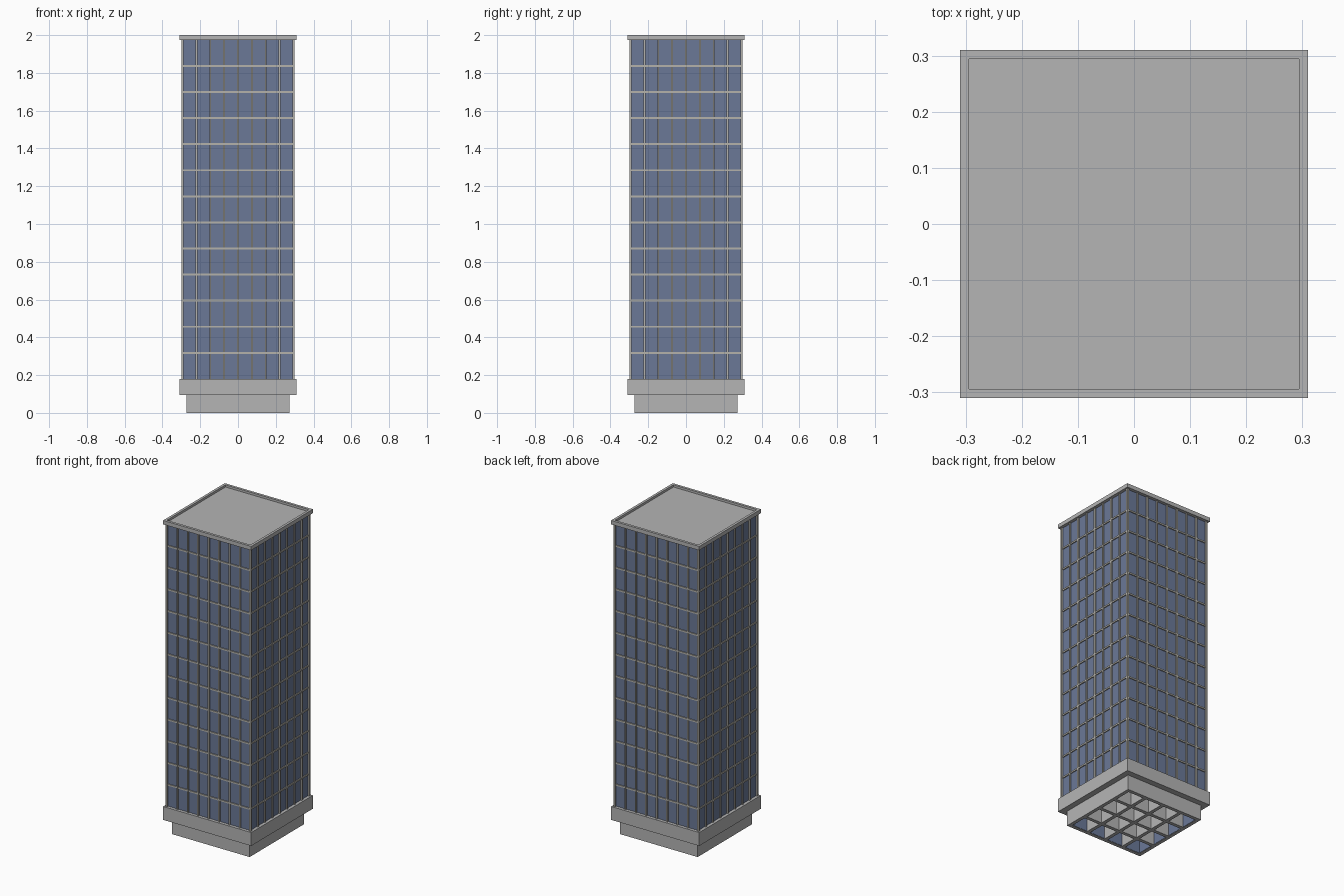
import bpy
from mathutils import Matrix, Vector
import bmesh
import math

old = bpy.data.objects.get("Cube")
if old:
    bpy.data.objects.remove(old, do_unlink=True)


def material(name, rgb):
    m = bpy.data.materials.new(name)
    m.use_nodes = True
    col = (*rgb, 1.0)
    m.diffuse_color = col
    m.node_tree.nodes["Principled BSDF"].inputs["Base Color"].default_value = col
    return m


concrete = material("concrete grey", (0.46, 0.46, 0.46))
trim = material("warm grey trim", (0.46, 0.45, 0.41))
glass = material("blue glass", (0.145, 0.19, 0.31))


def add_box(bm, x, y, z):
    """Box spanning the given (low, high) ranges."""
    size = Vector((x[1] - x[0], y[1] - y[0], z[1] - z[0]))
    mid = Vector((sum(x) / 2, sum(y) / 2, sum(z) / 2))
    bmesh.ops.create_cube(bm, size=1, matrix=Matrix.Translation(mid) @ Matrix.Diagonal(size).to_4x4())


def finish(name, bm, mat):
    mesh = bpy.data.meshes.new(name)
    bm.to_mesh(mesh)
    bm.free()
    mesh.materials.append(mat)
    ob = bpy.data.objects.new(name, mesh)
    bpy.context.collection.objects.link(ob)
    return ob


def block(name, half, z, mat):
    bm = bmesh.new()
    add_box(bm, (-half, half), (-half, half), z)
    return finish(name, bm, mat)


def four_sides(bm):
    """Repeat the front side's geometry around the building."""
    source = bm.verts[:] + bm.edges[:] + bm.faces[:]
    for i in range(1, 4):
        new = bmesh.ops.duplicate(bm, geom=source)["geom"]
        bmesh.ops.rotate(bm, verts=[g for g in new if isinstance(g, bmesh.types.BMVert)],
                         matrix=Matrix.Rotation(i * math.pi / 2, 3, "Z"))


BASE_TOP, TOWER_LOW, TOWER_TOP, TOP = 0.095, 0.18, 1.975, 2.0
EDGE, TOWER, GLASS = 0.31, 0.30, 0.29

# Ground floor: crossing walls whose ends read as columns, open below
bm = bmesh.new()
for i in range(-2, 3):
    c = i * 0.131
    add_box(bm, (c - 0.011, c + 0.011), (-0.273, 0.273), (0, BASE_TOP))
    add_box(bm, (-0.273, 0.273), (c - 0.011, c + 0.011), (0, BASE_TOP))
finish("ground_floor_walls", bm, concrete)

# Ground floor glazing, set back between the columns
bm = bmesh.new()
for i in range(4):
    c = (i - 1.5) * 0.131
    add_box(bm, (c - 0.0545, c + 0.0545), (-0.256, -0.249), (0.002, BASE_TOP))
four_sides(bm)
finish("ground_floor_glass", bm, glass)

# Podium band and tower core
block("podium_band", EDGE, (BASE_TOP, TOWER_LOW), concrete)
block("tower_glass", GLASS, (TOWER_LOW, TOWER_TOP), glass)

# Vertical mullions
bm = bmesh.new()
for i in range(-3, 4):
    c = i * 0.0735
    add_box(bm, (c - 0.005, c + 0.005), (-0.298, -0.285), (TOWER_LOW, TOWER_TOP))
add_box(bm, (-TOWER, -0.288), (-TOWER, -0.288), (TOWER_LOW, TOWER_TOP))
four_sides(bm)
finish("mullions", bm, trim)

# Floor bands
bm = bmesh.new()
FLOORS = 13
for i in range(1, FLOORS):
    z = TOWER_LOW + i * (TOWER_TOP - TOWER_LOW) / FLOORS
    add_box(bm, (-0.296, 0.296), (-0.296, 0.296), (z - 0.005, z + 0.005))
finish("floor_bands", bm, trim)

# Roof slab with the centre sunk inside a parapet
bm = bmesh.new()
add_box(bm, (-EDGE, EDGE), (-EDGE, EDGE), (TOWER_TOP, TOP))
bm.normal_update()
roof = [f for f in bm.faces if f.normal.z > 0.9]
bmesh.ops.inset_region(bm, faces=roof, thickness=0.023)
sunk = bmesh.ops.extrude_face_region(bm, geom=roof)["geom"]
bmesh.ops.delete(bm, geom=roof, context="FACES_ONLY")
bmesh.ops.translate(bm, vec=(0, 0, -0.014),
                    verts=[g for g in sunk if isinstance(g, bmesh.types.BMVert)])
bmesh.ops.recalc_face_normals(bm, faces=bm.faces)
finish("roof_parapet", bm, concrete)
